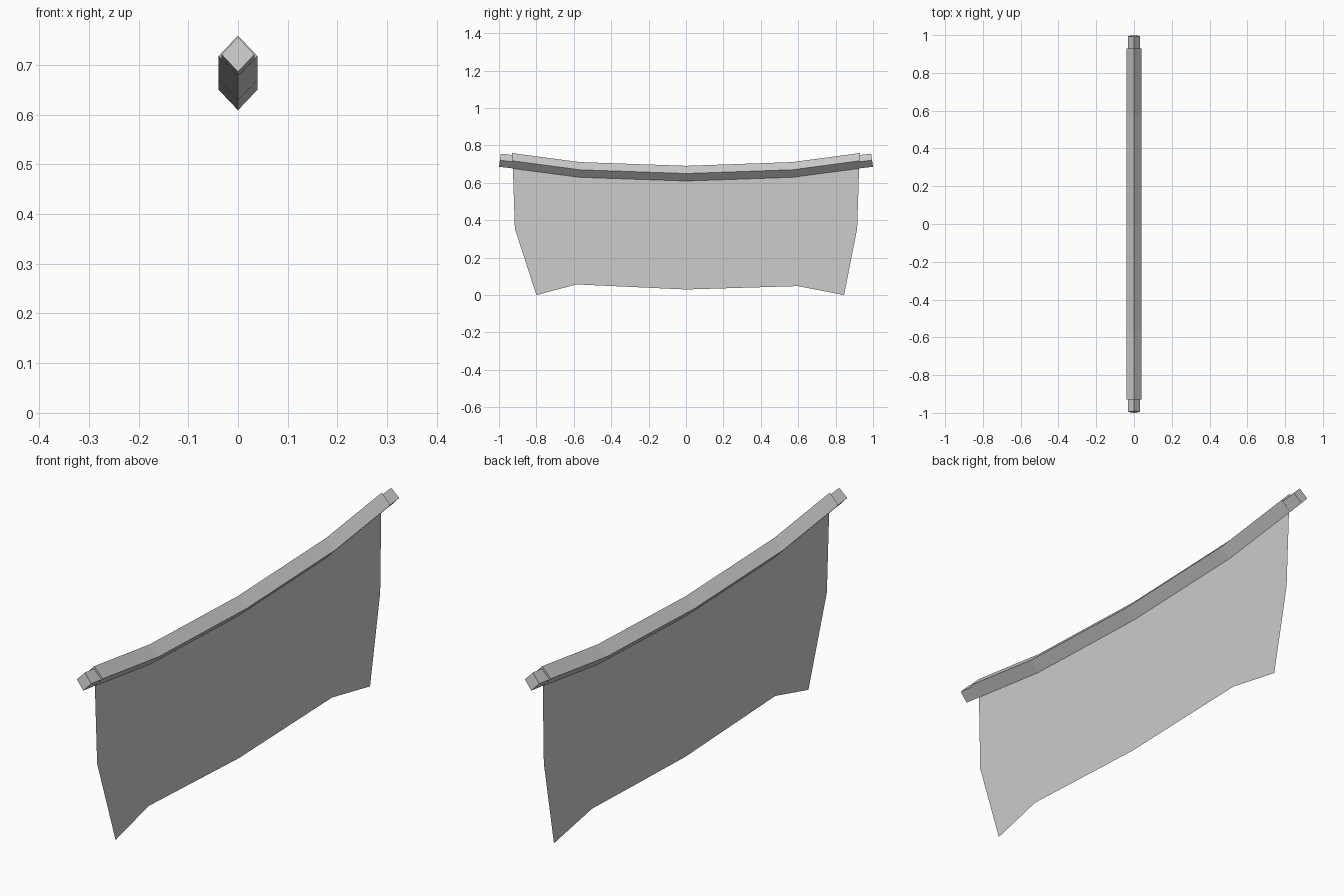
import bpy
import bmesh
from mathutils import Vector

cube = bpy.data.objects.get("Cube")
if cube:
    bpy.data.objects.remove(cube, do_unlink=True)

# One plain grey for the whole model
grey = bpy.data.materials.new("plain_grey")
grey.use_nodes = True
grey.diffuse_color = (0.6, 0.6, 0.6, 1)
grey.node_tree.nodes["Principled BSDF"].inputs["Base Color"].default_value = (0.6, 0.6, 0.6, 1)


def add_object(name, bm):
    mesh = bpy.data.meshes.new(name)
    bm.to_mesh(mesh)
    bm.free()
    mesh.materials.append(grey)
    obj = bpy.data.objects.new(name, mesh)
    bpy.context.collection.objects.link(obj)
    return obj


def diamond_bar(name, path, half_width, half_height, tilt=0.0):
    """Sweep a diamond section along (y, z) points; tilt leans the section in y."""
    bm = bmesh.new()
    rings = []
    for y, z in path:
        up = Vector((0, tilt, half_height))
        side = Vector((half_width, 0, 0))
        centre = Vector((0, y, z))
        rings.append([bm.verts.new(centre + d) for d in (up, side, -up, -side)])
    for a, b in zip(rings, rings[1:]):
        for i in range(4):
            j = (i + 1) % 4
            bm.faces.new((a[i], a[j], b[j], b[i]))
    bm.faces.new(rings[0])
    bm.faces.new(rings[-1])
    bmesh.ops.recalc_face_normals(bm, faces=bm.faces)
    return add_object(name, bm)


# Sagging crossbar
sag = [(-0.93, 0.718), (-0.57, 0.67), (0, 0.65), (0.57, 0.67), (0.93, 0.718)]
diamond_bar("crossbar", sag, 0.039, 0.041)

# Slimmer stub at each end, square to its own slope
for name, s in (("front_bar_end", -1), ("back_bar_end", 1)):
    diamond_bar(name, [(s * 0.91, 0.711), (s * 0.995, 0.721)], 0.033, 0.035, -s * 0.005)

# Hanging cloth, leaning very slightly to one side
outline = [(-0.925, 0.717), (-0.925, 0.66), (-0.915, 0.355), (-0.80, 0.0),
           (-0.585, 0.057), (0, 0.03), (0.60, 0.048), (0.845, 0.0),
           (0.915, 0.355), (0.925, 0.66), (0.925, 0.717)]
bm = bmesh.new()
cloth_points = outline + sag[3:0:-1]
verts = [bm.verts.new((0.006 * (1 - z / 0.7), y, z)) for y, z in cloth_points]
bm.faces.new(verts)
bmesh.ops.triangulate(bm, faces=bm.faces)
add_object("hanging_cloth", bm)
